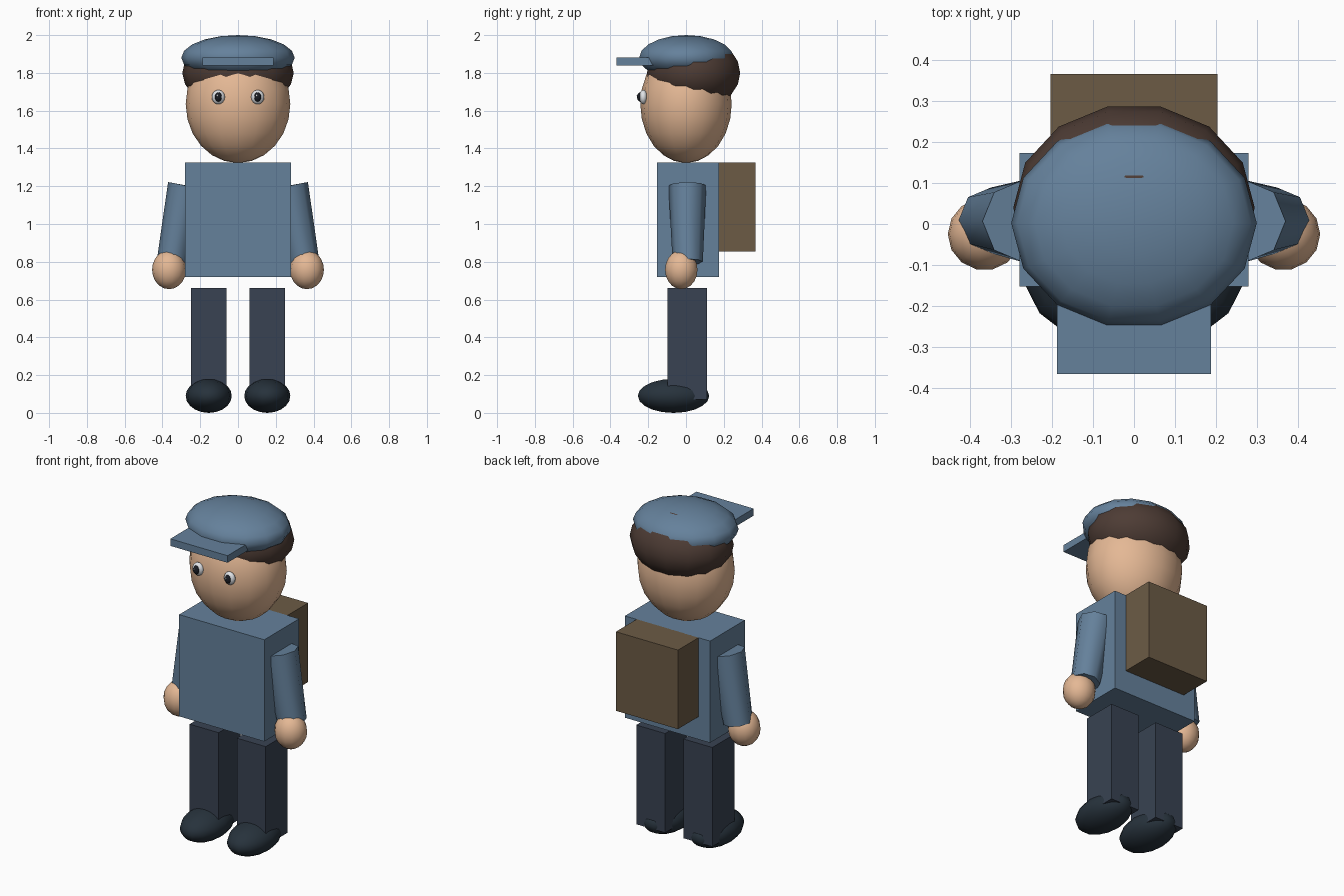
import bpy, bmesh
from math import pi
from mathutils import Matrix, Vector

if "Cube" in bpy.data.objects:
    bpy.data.objects.remove(bpy.data.objects["Cube"])


def material(name, rgb):
    m = bpy.data.materials.new(name)
    m.diffuse_color = (*rgb, 1)
    m.use_nodes = True
    m.node_tree.nodes["Principled BSDF"].inputs["Base Color"].default_value = m.diffuse_color
    return m


BLUE = material("blue_cloth", (0.13, 0.22, 0.33))
SKIN = material("skin", (0.78, 0.48, 0.30))
HAIR = material("brown_hair", (0.075, 0.045, 0.035))
DARK = material("dark_trousers", (0.04, 0.055, 0.085))
SHOE = material("shoe", (0.02, 0.032, 0.045))
PACK = material("brown_canvas", (0.15, 0.105, 0.06))
WHITE = material("eye_white", (0.75, 0.77, 0.8))
BLACK = material("pupil", (0.01, 0.012, 0.018))


def finish(name, bm, mat, smooth_angle=None):
    me = bpy.data.meshes.new(name)
    bm.to_mesh(me)
    bm.free()
    me.materials.append(mat)
    ob = bpy.data.objects.new(name, me)
    bpy.context.collection.objects.link(ob)
    if smooth_angle:
        bpy.context.view_layer.objects.active = ob
        ob.select_set(True)
        bpy.ops.object.shade_smooth_by_angle(angle=smooth_angle)
        ob.select_set(False)
    return ob


def box(name, lo, hi, mat):
    lo, hi = Vector(lo), Vector(hi)
    bm = bmesh.new()
    m = Matrix.Translation((lo + hi) / 2) @ Matrix.Diagonal((*(hi - lo), 1))
    bmesh.ops.create_cube(bm, size=1, matrix=m)
    return finish(name, bm, mat)


def ball(name, centre, radii, mat, segs=14, rings=10):
    bm = bmesh.new()
    m = (Matrix.Translation(centre) @ Matrix.Diagonal((*radii, 1))
         @ Matrix.Rotation(pi / 2, 4, 'Z'))
    bmesh.ops.create_uvsphere(bm, u_segments=segs, v_segments=rings,
                              radius=1, matrix=m)
    return finish(name, bm, mat, pi / 3)


def limb(name, bottom, top, r_bottom, r_top, mat, segs=8):
    bottom, top = Vector(bottom), Vector(top)
    axis = top - bottom
    tilt = Vector((0, 0, 1)).rotation_difference(axis).to_matrix().to_4x4()
    bm = bmesh.new()
    bmesh.ops.create_cone(bm, cap_ends=True, segments=segs, radius1=r_bottom,
                          radius2=r_top, depth=axis.length,
                          matrix=Matrix.Translation((bottom + top) / 2) @ tilt)
    return finish(name, bm, mat, pi / 3.5)


# Torso and backpack
box("torso", (-0.28, -0.153, 0.72), (0.28, 0.174, 1.325), BLUE)
box("backpack", (-0.204, 0.172, 0.855), (0.204, 0.367, 1.325), PACK)

# Head, hair and cap with peak
ball("head", (0, 0, 1.635), (0.277, 0.242, 0.312), SKIN, 16, 12)
ball("hair", (0, 0.04, 1.80), (0.295, 0.253, 0.195), HAIR)
ball("cap", (0, 0.002, 1.88), (0.30, 0.256, 0.12), BLUE)
box("cap_peak", (-0.188, -0.367, 1.84), (0.188, -0.15, 1.882), BLUE)

for side, s in (("left", 1), ("right", -1)):
    # Eyes
    ball(f"{side}_eye", (s * 0.104, -0.226, 1.672), (0.035, 0.022, 0.038), WHITE, 12, 8)
    ball(f"{side}_pupil", (s * 0.104, -0.242, 1.672), (0.019, 0.018, 0.025), BLACK, 10, 8)
    ball(f"{side}_eye_glint", (s * 0.104 - 0.005, -0.257, 1.68), (0.005, 0.004, 0.006), WHITE, 8, 6)
    # Sleeve and hand
    limb(f"{side}_arm", (s * 0.35, 0.009, 0.80), (s * 0.272, 0.007, 1.203), 0.08, 0.1, BLUE)
    ball(f"{side}_hand", (s * 0.365, -0.025, 0.758), (0.09, 0.088, 0.103), SKIN)
    # Trouser leg and shoe
    x0, x1 = sorted((s * 0.06, s * 0.25))
    box(f"{side}_leg", (x0, -0.097, 0.07), (x1, 0.11, 0.66), DARK)
    ball(f"{side}_shoe", (s * 0.155, -0.066, 0.09), (0.122, 0.194, 0.09), SHOE)
